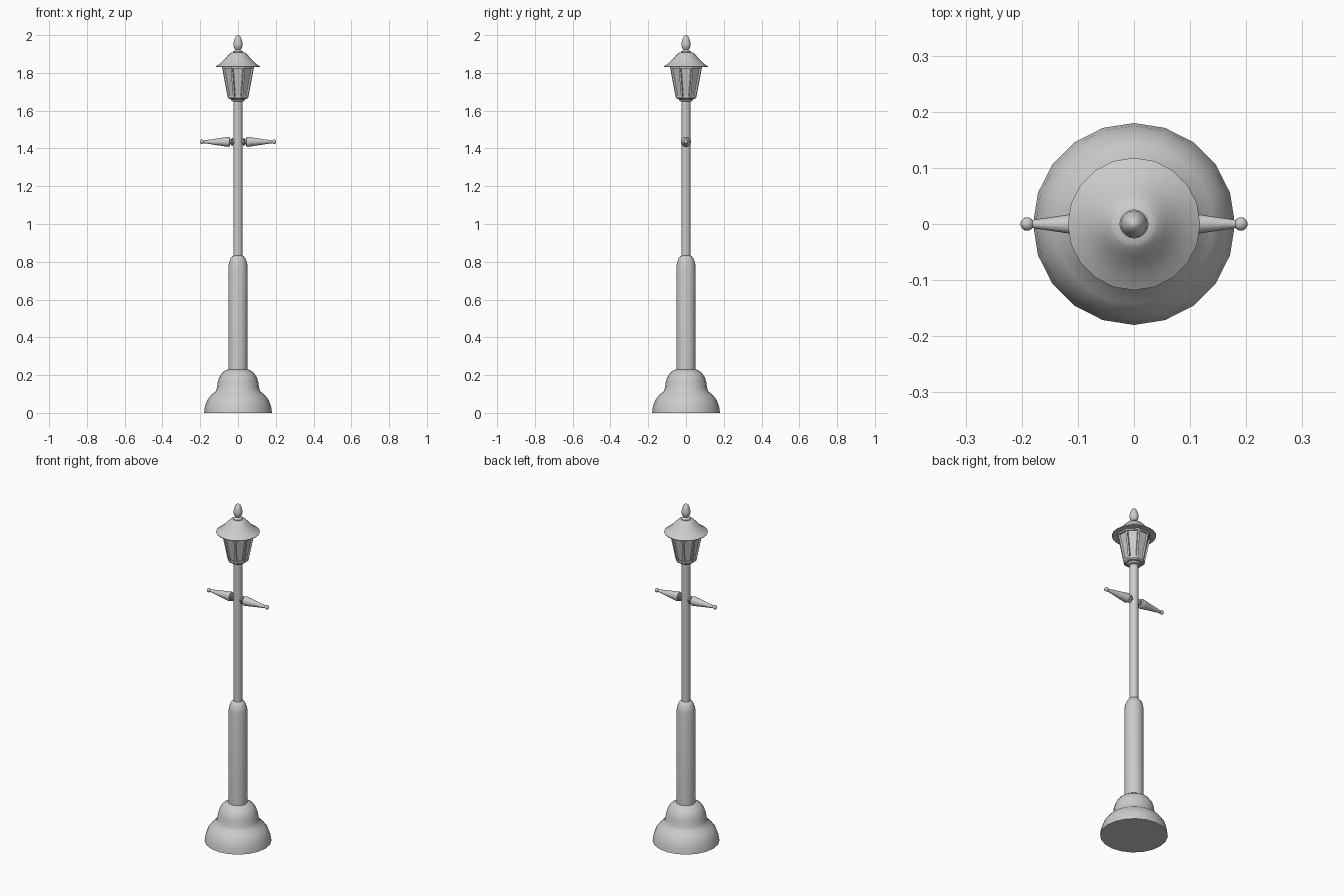
import bpy, bmesh, math
from mathutils import Matrix, Vector

if "Cube" in bpy.data.objects:
    bpy.data.objects.remove(bpy.data.objects["Cube"])


def lathe(name, profile, sides=20, matrix=None, smooth=35, turn=0.0):
    """Revolve (radius, height) points around z into a closed solid."""
    bm = bmesh.new()
    rings = []
    for r, z in profile:
        if r == 0:
            rings.append([bm.verts.new((0, 0, z))])
        else:
            rings.append([bm.verts.new((r * math.cos(turn + i * math.tau / sides),
                                        r * math.sin(turn + i * math.tau / sides), z))
                          for i in range(sides)])
    for a, b in zip(rings, rings[1:]):
        for i in range(sides):
            j = (i + 1) % sides
            if len(a) == 1:
                bm.faces.new((a[0], b[j], b[i]))
            elif len(b) == 1:
                bm.faces.new((a[i], a[j], b[0]))
            else:
                bm.faces.new((a[i], a[j], b[j], b[i]))
    for ring in (rings[0], rings[-1]):
        if len(ring) > 1:
            bm.faces.new(ring)
    bmesh.ops.recalc_face_normals(bm, faces=bm.faces)
    if matrix:
        bm.transform(matrix)
    return finish(name, bm, smooth)


def finish(name, bm, smooth=None):
    mesh = bpy.data.meshes.new(name)
    bm.to_mesh(mesh)
    bm.free()
    ob = bpy.data.objects.new(name, mesh)
    bpy.context.collection.objects.link(ob)
    if smooth:
        bpy.ops.object.select_all(action='DESELECT')
        ob.select_set(True)
        bpy.context.view_layer.objects.active = ob
        bpy.ops.object.shade_smooth_by_angle(angle=math.radians(smooth))
    return ob


# Stepped bell-shaped foot
lathe("base", [(0.18, 0), (0.175, 0.035), (0.163, 0.068), (0.142, 0.095),
               (0.12, 0.112), (0.112, 0.13), (0.107, 0.165), (0.099, 0.19),
               (0.083, 0.213), (0.06, 0.228), (0.05, 0.23)])

# Thick lower post with rounded shoulder, thin upper post
lathe("lower_post", [(0.051, 0.225), (0.051, 0.775), (0.047, 0.798),
                     (0.039, 0.818), (0.03, 0.83), (0.022, 0.833)])
lathe("upper_post", [(0.024, 0.82), (0.024, 1.665)])

# Ladder arms: collar, tapered spindle and ball tip on both sides
arm = [(0.014, 0.018), (0.014, 0.026), (0.021, 0.028), (0.021, 0.034),
       (0.013, 0.036), (0.013, 0.042), (0.024, 0.044), (0.027, 0.052),
       (0.025, 0.062), (0.007, 0.183)]
ball = [(0.012 * math.sin(math.pi * i / 8) if 0 < i < 8 else 0,
         0.1905 - 0.012 * math.cos(math.pi * i / 8)) for i in range(9)]
for side, sign in (("right", 1), ("left", -1)):
    place = Matrix.Translation((0, 0, 1.435)) @ Matrix.Rotation(sign * math.pi / 2, 4, 'Y')
    lathe("arm_" + side, arm, 16, place)
    lathe("arm_tip_" + side, ball, 16, place)

# Lantern seat
lathe("lantern_seat", [(0.026, 1.648), (0.034, 1.652), (0.037, 1.66),
                       (0.046, 1.663), (0.046, 1.673)])

# Eight-sided flared glass, rims and corner bars
eighth = math.pi / 8
lathe("lantern_glass", [(0.051, 1.672), (0.083, 1.832)], 8, smooth=None, turn=eighth)
lathe("lantern_bottom_rim", [(0.05, 1.661), (0.058, 1.668), (0.059, 1.68), (0.05, 1.68)],
      8, smooth=None, turn=eighth)
lathe("lantern_top_rim", [(0.08, 1.822), (0.09, 1.822), (0.092, 1.834), (0.08, 1.834)],
      8, smooth=None, turn=eighth)
bm = bmesh.new()
for k in range(8):
    low, high = Vector((0.053, 0, 1.67)), Vector((0.086, 0, 1.832))
    turn = Matrix.Rotation(eighth + k * math.pi / 4, 4, 'Z')
    ends = [[bm.verts.new(turn @ (p + Vector((dx, dy, 0))))
             for dx, dy in ((-0.006, -0.006), (0.004, -0.005), (0.004, 0.005), (-0.006, 0.006))]
            for p in (low, high)]
    for i in range(4):
        j = (i + 1) % 4
        bm.faces.new((ends[0][i], ends[0][j], ends[1][j], ends[1][i]))
    bm.faces.new(ends[0][::-1])
    bm.faces.new(ends[1])
finish("lantern_bars", bm)

# Flared roof and finial
lathe("roof", [(0.08, 1.83), (0.117, 1.83), (0.118, 1.834), (0.094, 1.85),
               (0.071, 1.872), (0.057, 1.888), (0.043, 1.903), (0.035, 1.908), (0.02, 1.91)])
lathe("finial", [(0.026, 1.905), (0.026, 1.913), (0.018, 1.918), (0.014, 1.923),
                 (0.02, 1.931), (0.024, 1.944), (0.024, 1.956), (0.02, 1.975),
                 (0.013, 1.991), (0.006, 1.998), (0, 2.0)])
